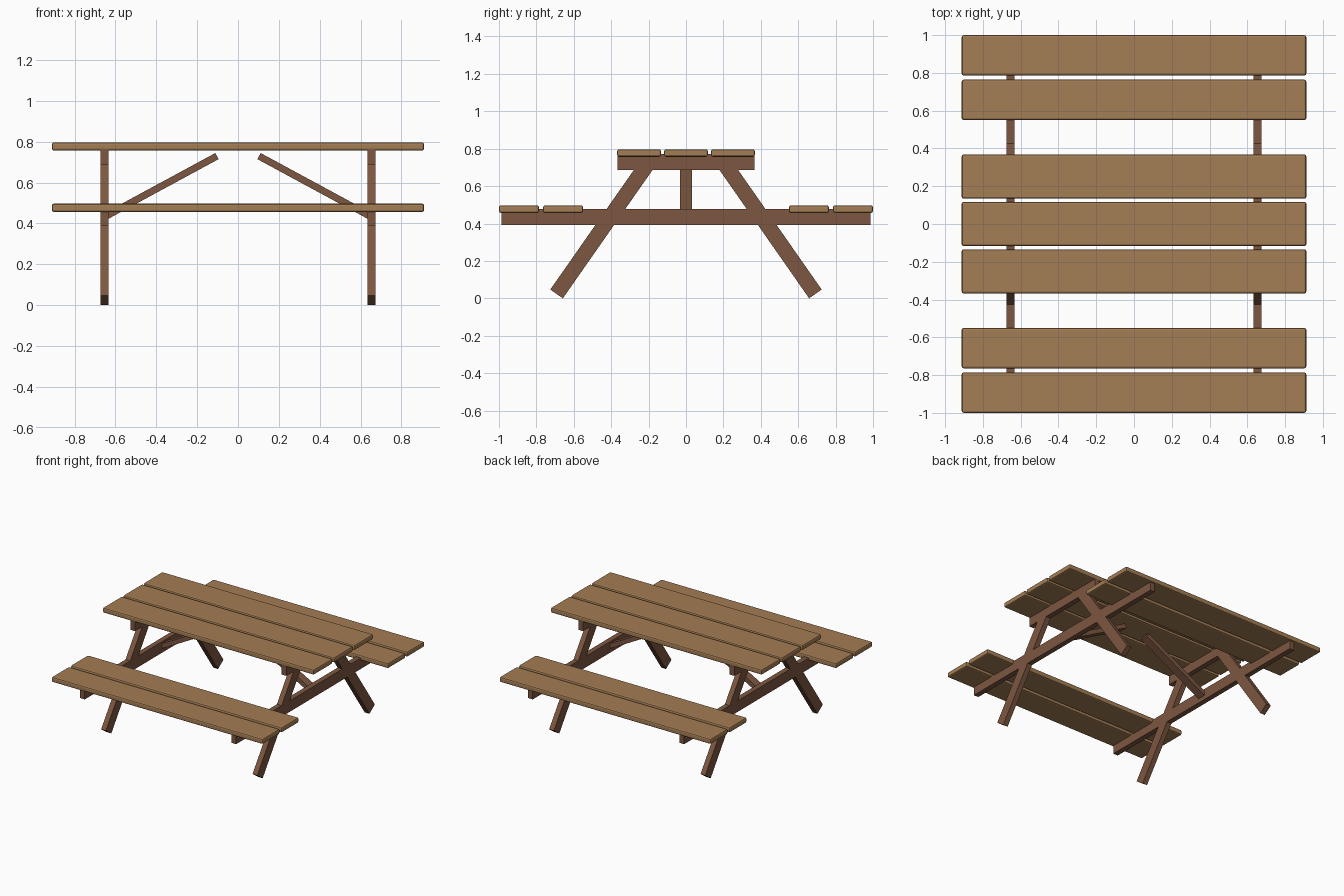
import bpy, math

if "Cube" in bpy.data.objects:
    bpy.data.objects.remove(bpy.data.objects["Cube"])


def material(name, rgb):
    m = bpy.data.materials.new(name)
    m.diffuse_color = (*rgb, 1)
    m.use_nodes = True
    m.node_tree.nodes["Principled BSDF"].inputs["Base Color"].default_value = m.diffuse_color
    return m


plank_wood = material("light plank wood", (0.37, 0.205, 0.09))
frame_wood = material("dark frame wood", (0.205, 0.095, 0.052))


def box(name, center, size, mat, rot=(0, 0, 0), bevel=0):
    bpy.ops.mesh.primitive_cube_add(size=1, location=center, rotation=rot)
    ob = bpy.context.object
    ob.name = name
    ob.scale = size
    bpy.ops.object.transform_apply(location=False, rotation=False, scale=True)
    ob.data.materials.append(mat)
    if bevel:
        mod = ob.modifiers.new("chamfer", "BEVEL")
        mod.width = bevel
        mod.segments = 2
    return ob


# table top planks
for i in (-1, 0, 1):
    box("table_plank", (0, i * 0.251, 0.777), (1.824, 0.234, 0.04), plank_wood, bevel=0.01)

# seat planks, two per bench
for s in (-1, 1):
    for y in (0.657, 0.893):
        box("seat_plank", (0, s * y, 0.477), (1.824, 0.214, 0.04), plank_wood, bevel=0.01)

# two end frames
W, T = 0.082, 0.041                     # leg width and timber thickness
tilt = math.atan2(0.464, 0.664)         # leg lean from vertical
low = W / 2 * math.sin(tilt)            # puts the lower corner on z = 0
length = (0.72 - low) / math.cos(tilt)
for sx in (-1, 1):
    x = sx * 0.654
    box("seat_beam", (x, 0, 0.434), (T, 1.974, 0.086), frame_wood)
    box("table_cleat", (x, 0, 0.73), (T, 0.732, 0.086), frame_wood)
    for sy in (-1, 1):
        y = sy * (0.692 - math.sin(tilt) * length / 2)
        z = low + math.cos(tilt) * length / 2
        box("leg", (x, y, z), (T, W, length), frame_wood, rot=(sy * tilt, 0, 0))
    # diagonal brace from the seat beam up to the table top
    x0, z0, x1, z1 = 0.103, 0.73, 0.65, 0.434
    box("diagonal_brace", (sx * (x0 + x1) / 2, 0, (z0 + z1) / 2),
        (math.hypot(x1 - x0, z1 - z0), 0.066, 0.034), frame_wood,
        rot=(0, sx * math.atan2(z0 - z1, x1 - x0), 0))
